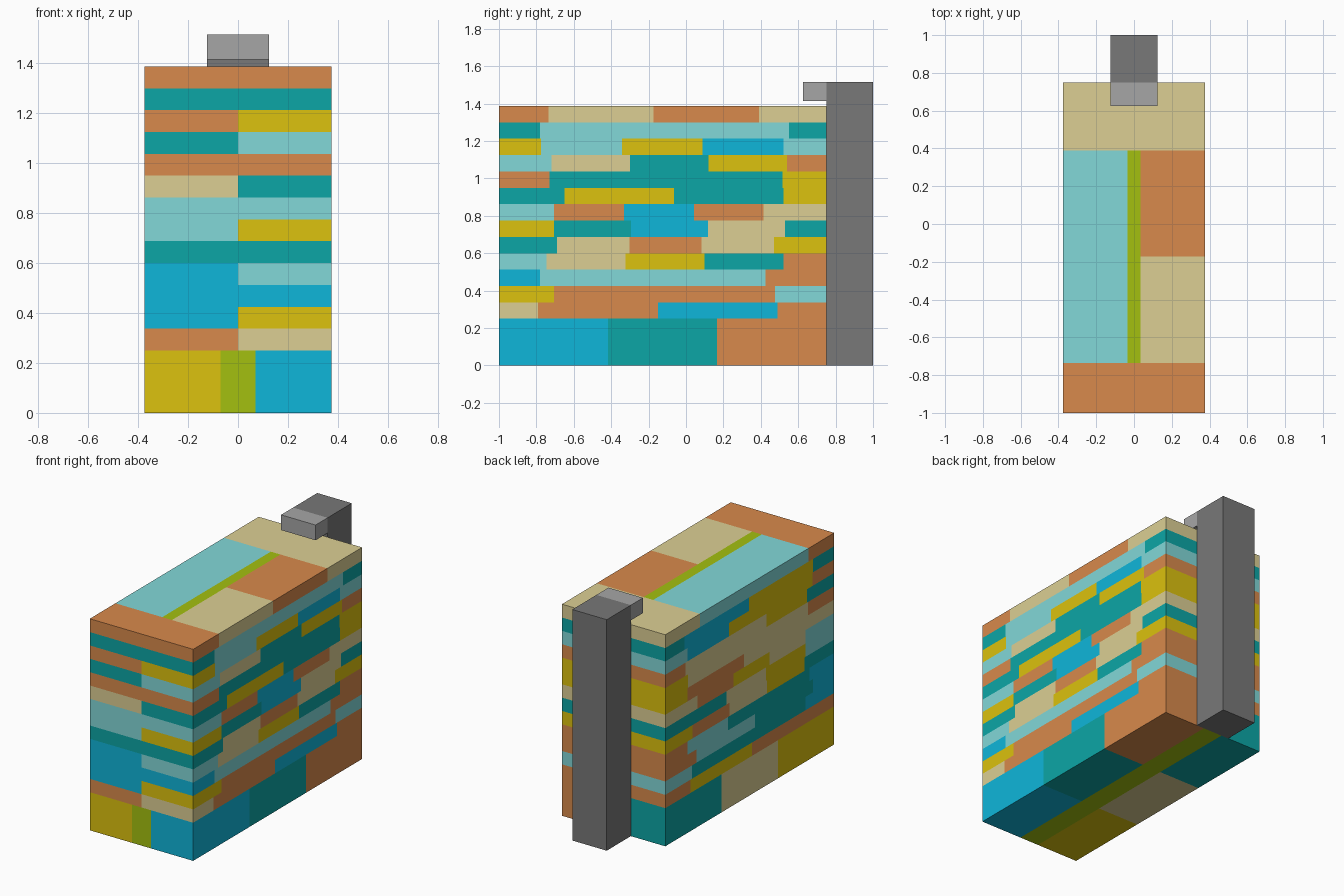
import bpy

if "Cube" in bpy.data.objects:
    bpy.data.objects.remove(bpy.data.objects["Cube"])

# Palette, keyed by one letter
HEX = {
    "o": ("terracotta", "D88A4C"), "t": ("teal", "0CA6A6"), "y": ("yellow", "DCC20E"),
    "c": ("pale_cyan", "82D8D8"), "s": ("sand", "DCCF94"), "b": ("blue", "0FB6DA"),
    "g": ("lime", "A4C010"), "d": ("dark_grey", "787878"), "l": ("light_grey", "A6A6A6"),
}


def linear(v):
    return v / 12.92 if v <= 0.04045 else ((v + 0.055) / 1.055) ** 2.4


MATS = {}
for key, (name, code) in HEX.items():
    mat = bpy.data.materials.new(name)
    mat.diffuse_color = [linear(int(code[i:i + 2], 16) / 255) for i in (0, 2, 4)] + [1]
    mat.use_nodes = True
    mat.node_tree.nodes["Principled BSDF"].inputs["Base Color"].default_value = mat.diffuse_color
    MATS[key] = mat


def box(name, key, x, y, z):
    """Box between (min, max) pairs on each axis."""
    corners = [(a, b, c) for a in x for b in y for c in z]
    faces = [(0, 1, 3, 2), (4, 6, 7, 5), (0, 4, 5, 1), (2, 3, 7, 6), (0, 2, 6, 4), (1, 5, 7, 3)]
    mesh = bpy.data.meshes.new(name)
    mesh.from_pydata(corners, [], faces)
    mesh.materials.append(MATS[key])
    obj = bpy.data.objects.new(name, mesh)
    bpy.context.collection.objects.link(obj)


def side_bricks(name, keys, x, y0, y1, z):
    """Equal bricks laid front to back along one side."""
    step = (y1 - y0) / len(keys)
    for i, key in enumerate(keys):
        box(name, key, x, (y0 + i * step, y0 + (i + 1) * step), z)


W, FRONT, BACK, BASE, ROW = 0.375, -1.0, 0.75, 0.25, 0.0875

# Base course: three big blocks per side around a central strip
side_bricks("base_block_right", "bto", (0.07, W), FRONT, BACK, (0, BASE))
side_bricks("base_block_left", "yst", (-W, -0.07), FRONT, BACK, (0, BASE))
box("base_core", "g", (-0.07, 0.07), (FRONT, BACK), (0, BASE))

# Upper courses: front-end limit, back-end limit, front colours (left, right),
# back colour, right bricks, left bricks
COURSES = [
    (-0.79, 0.49, "os", "o", "ob", "oy"),
    (-0.705, 0.475, "by", "c", "o", "t"),
    (-0.78, 0.425, "bb", "o", "c", "tc"),
    (-0.745, 0.52, "bc", "o", "syt", "ttc"),
    (-0.69, 0.47, "tt", "y", "sos", "yso"),
    (-0.705, 0.53, "cy", "t", "tbs", "yst"),
    (-0.705, 0.415, "cc", "s", "obo", "syo"),
    (-0.65, 0.52, "st", "y", "yt", "so"),
    (-0.73, 0.515, "oo", "y", "t", "s"),
    (-0.72, 0.54, "tc", "o", "sty", "yss"),
    (-0.775, 0.52, "oy", "c", "cyb", "yyb"),
    (-0.78, 0.55, "tt", "t", "c", "yb"),
    (-0.735, 0.39, "oo", "s", "so", "c"),
]
for i, (y0, y1, front, back, right, left) in enumerate(COURSES):
    z = (BASE + i * ROW, BASE + (i + 1) * ROW)
    box("front_brick_left", front[0], (-W, 0), (FRONT, y0), z)
    box("front_brick_right", front[1], (0, W), (FRONT, y0), z)
    box("back_brick", back, (-W, W), (y1, BACK), z)
    side_bricks("side_brick_right", right, (0.035, W), y0, y1, z)
    side_bricks("side_brick_left", left, (-W, -0.035), y0, y1, z)
    box("core", "g", (-0.035, 0.035), (y0, y1), z)

# Post behind the stack and the arm reaching over its top
box("post", "d", (-0.125, 0.125), (BACK, 1.0), (0, 1.515))
box("post_arm", "l", (-0.125, 0.125), (0.625, BACK), (1.415, 1.515))
